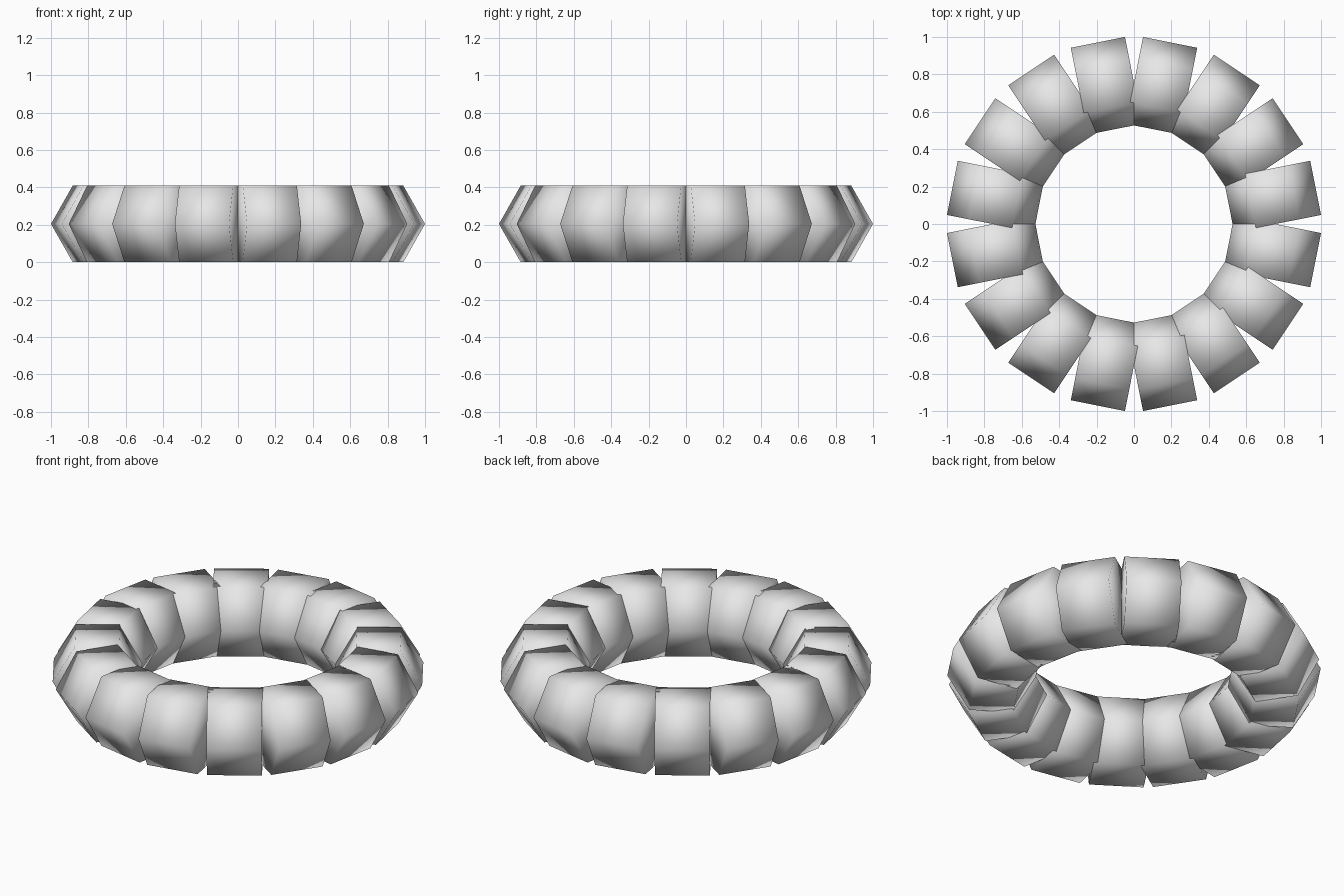
import bpy
import math

if "Cube" in bpy.data.objects:
    bpy.data.objects.remove(bpy.data.objects["Cube"])

COUNT = 16          # segments around the ring
SIDE_R = 0.2365     # circumradius of each hexagonal segment
WIDTH = 0.295       # length of a segment along the ring
RING_R = 0.7535     # ring radius at the segment centres
MID_Z = SIDE_R * math.cos(math.pi / 6)

grey = bpy.data.materials.new("light_grey")
grey.diffuse_color = (0.8, 0.8, 0.8, 1.0)
grey.use_nodes = True
grey.node_tree.nodes["Principled BSDF"].inputs["Base Color"].default_value = grey.diffuse_color

# One hexagonal prism: corners point radially (x), flats face up and down, axis runs along y
half = WIDTH / 2
verts = []
for y in (-half, half):
    for i in range(6):
        a = math.radians(60 * i)
        verts.append((SIDE_R * math.cos(a), y, SIDE_R * math.sin(a)))
faces = [(i, i + 6, (i + 1) % 6 + 6, (i + 1) % 6) for i in range(6)]
faces += [tuple(range(6)), tuple(range(11, 5, -1))]
mesh = bpy.data.meshes.new("ring_segment")
mesh.from_pydata(verts, [], faces)
mesh.materials.append(grey)
mesh.shade_smooth()  # soft shading over every edge, caps included

# Segments spaced evenly around the ring
for k in range(COUNT):
    angle = 2 * math.pi * (k + 0.5) / COUNT
    seg = bpy.data.objects.new(f"ring_segment_{k + 1:02d}", mesh)
    seg.location = (RING_R * math.cos(angle), RING_R * math.sin(angle), MID_Z)
    seg.rotation_euler = (0, 0, angle)
    bpy.context.collection.objects.link(seg)
